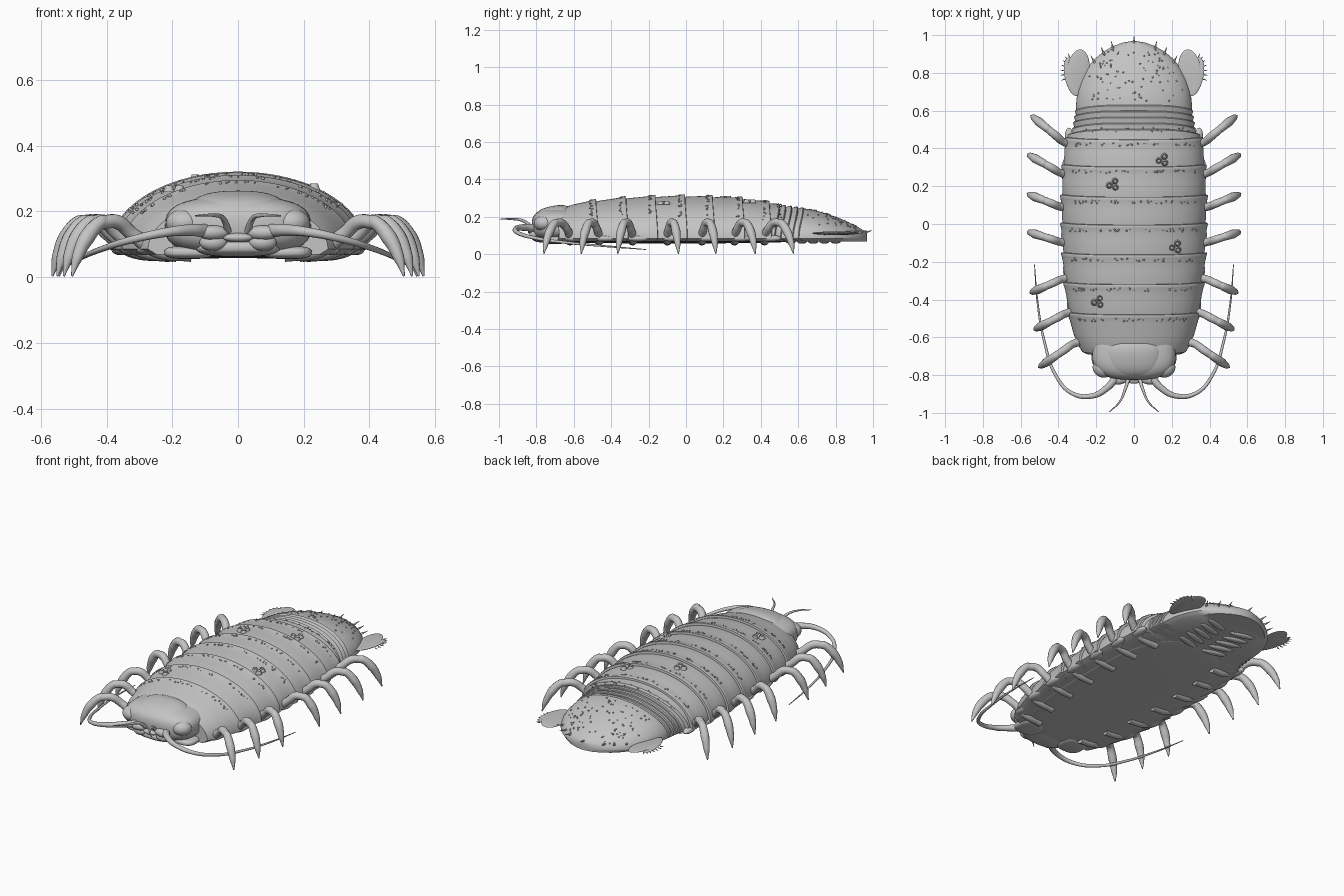
import bpy, bmesh, random
from math import sin, cos, pi, radians, copysign
from mathutils import Vector, Matrix, Euler

random.seed(4)
if "Cube" in bpy.data.objects:
    bpy.data.objects.remove(bpy.data.objects["Cube"])

shell_grey = bpy.data.materials.new("shell_grey")
shell_grey.use_nodes = True
GREY = (0.55, 0.55, 0.55, 1)
shell_grey.diffuse_color = GREY
shell_grey.node_tree.nodes["Principled BSDF"].inputs["Base Color"].default_value = GREY

# Body outline: y, half width, ridge height
OUTLINE = [(-0.72, 0.27, 0.235), (-0.62, 0.315, 0.265), (-0.5, 0.345, 0.287),
           (-0.34, 0.367, 0.303), (-0.17, 0.38, 0.311), (0, 0.385, 0.314),
           (0.15, 0.385, 0.31), (0.3, 0.378, 0.302), (0.44, 0.362, 0.28),
           (0.5, 0.345, 0.264), (0.51, 0.325, 0.262), (0.63, 0.307, 0.245),
           (0.7, 0.3, 0.232), (0.76, 0.282, 0.214), (0.82, 0.252, 0.193),
           (0.87, 0.212, 0.171), (0.91, 0.165, 0.15), (0.94, 0.115, 0.134),
           (0.96, 0.06, 0.121), (0.968, 0.012, 0.112)]
BASE = 0.085


def outline(y):
    for (a, wa, ha), (b, wb, hb) in zip(OUTLINE, OUTLINE[1:]):
        if y <= b:
            t = max(0, (y - a) / (b - a))
            return wa + (wb - wa) * t, ha + (hb - ha) * t
    return OUTLINE[-1][1:]


def on_shell(y, angle, lift=0.0):
    w, h = outline(y)
    return Vector(((w + lift) * cos(angle), y, BASE + (h + lift - BASE) * sin(angle)))


def finish(bm, name, smooth=40):
    bmesh.ops.recalc_face_normals(bm, faces=bm.faces)
    mesh = bpy.data.meshes.new(name)
    bm.to_mesh(mesh)
    bm.free()
    mesh.materials.append(shell_grey)
    obj = bpy.data.objects.new(name, mesh)
    bpy.context.collection.objects.link(obj)
    bpy.context.view_layer.objects.active = obj
    bpy.ops.object.select_all(action='DESELECT')
    obj.select_set(True)
    bpy.ops.object.shade_smooth_by_angle(angle=radians(smooth))
    return obj


def plate(name, stations, sweep=0.0, steps=48):
    """Arched plate lofted through (y, lift) stations, closed underneath."""
    bm = bmesh.new()
    rings = []
    for y, lift in stations:
        ring = []
        for i in range(steps + 1):
            p = on_shell(y, pi * i / steps, lift)
            p.y += sweep * abs(cos(pi * i / steps)) ** 4
            ring.append(bm.verts.new(p))
        for k in (-1, 0, 1):
            ring.append(bm.verts.new((k * 0.9 * ring[0].co.x, y, BASE - 0.017)))
        rings.append(ring)
    n = len(rings[0])
    for a, b in zip(rings, rings[1:]):
        for i in range(n):
            bm.faces.new((a[i], a[(i + 1) % n], b[(i + 1) % n], b[i]))
    bm.faces.new(rings[0])
    bm.faces.new(rings[-1])
    return finish(bm, name)


def blob(name, loc, size, rot=(0, 0, 0), power=1.0):
    """Ellipsoid, squarer in plan as power falls below one."""
    bm = bmesh.new()
    bmesh.ops.create_uvsphere(bm, u_segments=40, v_segments=24, radius=1)
    for v in bm.verts:
        v.co = Vector([copysign(abs(c) ** power, c) for c in v.co])
    bm.transform(Matrix.LocRotScale(Vector(loc), Euler(rot), Vector(size)))
    return finish(bm, name, 60)


def tube(name, points, sides=4):
    """Tapered tube through (x, y, z, radius) points."""
    curve = bpy.data.curves.new(name, 'CURVE')
    curve.dimensions = '3D'
    curve.bevel_depth = 1
    curve.bevel_resolution = sides
    curve.resolution_u = 8
    curve.use_fill_caps = True
    spline = curve.splines.new('BEZIER')
    spline.bezier_points.add(len(points) - 1)
    for bp, (x, y, z, r) in zip(spline.bezier_points, points):
        bp.co = (x, y, z)
        bp.radius = r
        bp.handle_left_type = bp.handle_right_type = 'AUTO'
    curve.materials.append(shell_grey)
    obj = bpy.data.objects.new(name, curve)
    bpy.context.collection.objects.link(obj)
    bpy.ops.object.select_all(action='DESELECT')
    bpy.context.view_layer.objects.active = obj
    obj.select_set(True)
    bpy.ops.object.convert(target='MESH')
    bpy.ops.object.shade_smooth_by_angle(angle=radians(50))


def dots(name, spots):
    """Many small beads in one mesh, from (position, radius)."""
    bm = bmesh.new()
    for p, r in spots:
        bmesh.ops.create_icosphere(bm, subdivisions=1, radius=r, matrix=Matrix.Translation(p))
    finish(bm, name, 60)


# Seven overlapping back plates, each with a raised rear rim
edges = [-0.68, -0.485, -0.325, -0.168, -0.01, 0.138, 0.298, 0.442]
granules = []
for i, (a, b) in enumerate(zip(edges, edges[1:])):
    plate(f"back_plate_{i + 1}", [(a - 0.01, -0.01), (a + 0.02, -0.005), (a + 0.08, -0.002),
          (b - 0.04, 0), (b - 0.014, 0.004), (b - 0.004, 0.007), (b + 0.004, 0.005),
          (b + 0.006, -0.008)], 0.012)
    for k in range(34):
        granules.append((on_shell(b - random.uniform(0.014, 0.03), random.uniform(0.5, pi - 0.5),
                                  0.003), random.uniform(0.003, 0.006)))

# Narrow tail rings
tail = [0.44, 0.498, 0.53, 0.562, 0.594, 0.625]
for i, (a, b) in enumerate(zip(tail, tail[1:])):
    plate(f"tail_ring_{i + 1}", [(a - 0.02, -0.008), (a + 0.006, -0.006), (b - 0.008, 0.003),
          (b, 0.005), (b + 0.005, 0.001), (b + 0.006, -0.01)], -0.025)
for k in range(30):
    granules.append((on_shell(0.5 + random.uniform(-0.01, 0.01), random.uniform(0.6, 2.5), 0.004), 0.004))

# Tail shield with beads and rim spines
plate("tail_shield", [(0.6, -0.006)] + [(y, 0) for y, w, h in OUTLINE if y >= 0.63])
for k in range(90):
    granules.append((on_shell(random.uniform(0.65, 0.93), random.uniform(0.5, pi - 0.5), 0.001),
                     random.uniform(0.003, 0.006)))
dots("granules", granules)
for i, (y, out) in enumerate([(0.968, 0), (0.94, 0.3), (0.91, 0.5), (0.865, 0.7)]):
    for s in ((1, -1) if i else (1,)):
        x = s * outline(y)[0] if i else 0
        tube("tail_spine", [(x * 0.95, y - 0.015, 0.115, 0.007),
                            (x + s * out * 0.02, y + 0.028, 0.127, 0.001)], 2)

# Clusters of small barnacles
for x, y in [(0.15, 0.34), (-0.11, 0.21), (0.22, -0.12), (-0.19, -0.41)]:
    w, h = outline(y)
    z = BASE + (h - BASE) * (1 - (x / w) ** 2) ** 0.5
    for dx, dy in [(-0.02, -0.005), (0.012, -0.016), (0.01, 0.018)]:
        bm = bmesh.new()
        bmesh.ops.create_cone(bm, cap_ends=True, segments=14, radius1=0.018, radius2=0.011, depth=0.02,
                              matrix=Matrix.Translation((x + dx, y + dy, z + 0.005)))
        top = max(bm.faces, key=lambda f: f.calc_center_median().z)
        bmesh.ops.inset_region(bm, faces=[top], thickness=0.004, depth=-0.006)
        finish(bm, "barnacle")

# Belly, with paired gill flaps near the tail
blob("belly", (0, -0.08, 0.072), (0.3, 0.64, 0.014), power=0.7)
for s in (1, -1):
    for i in range(5):
        blob("gill_flap", (s * 0.09, 0.56 + i * 0.06, 0.068), (0.075, 0.02, 0.012), (0, 0, s * 0.25))

# Head, brow, mouthparts and eyes
blob("head", (0, -0.68, 0.155), (0.222, 0.145, 0.09), power=0.72)
blob("brow", (0, -0.705, 0.19), (0.155, 0.11, 0.068), (0.2, 0, 0), 0.8)
blob("upper_lip", (0, -0.825, 0.12), (0.045, 0.02, 0.014))
blob("lower_jaw", (0, -0.75, 0.09), (0.13, 0.075, 0.028), power=0.8)
for s in (1, -1):
    blob("eye", (s * 0.165, -0.762, 0.165), (0.055, 0.05, 0.042), (0, 0, s * 0.5))
    blob("mandible", (s * 0.075, -0.81, 0.105), (0.042, 0.028, 0.026))
    blob("jaw_leg", (s * 0.15, -0.7, 0.075), (0.075, 0.07, 0.02), power=0.7)
    blob("antenna_base", (s * 0.075, -0.825, 0.135), (0.05, 0.024, 0.022), (0, 0, -s * 0.2))
    # Short and long feelers
    tube("short_feeler", [(s * 0.03, -0.82, 0.14, 0.011), (s * 0.045, -0.87, 0.178, 0.008),
         (s * 0.075, -0.94, 0.188, 0.005), (s * 0.13, -0.995, 0.187, 0.002)])
    tube("long_feeler", [(s * 0.1, -0.82, 0.14, 0.021), (s * 0.14, -0.865, 0.143, 0.018),
         (s * 0.22, -0.91, 0.136, 0.014), (s * 0.33, -0.895, 0.112, 0.011),
         (s * 0.415, -0.8, 0.085, 0.009), (s * 0.475, -0.62, 0.06, 0.007),
         (s * 0.51, -0.42, 0.042, 0.005), (s * 0.527, -0.215, 0.025, 0.002)])

# Walking legs: hip x, hip y, foot x, foot y
LEGS = [(0.3, -0.62, 0.505, -0.76), (0.345, -0.465, 0.53, -0.56), (0.365, -0.285, 0.55, -0.365),
        (0.375, -0.1, 0.565, -0.04), (0.375, 0.085, 0.565, 0.16), (0.37, 0.26, 0.565, 0.37),
        (0.355, 0.42, 0.545, 0.575)]
for hx, hy, fx, fy in LEGS:
    for s in (1, -1):
        def at(t, z, r):
            return (s * (hx + (fx - hx) * t), hy + (fy - hy) * t, z, r)
        tube("leg_upper", [(s * (hx - 0.16), hy, 0.07, 0.024), (s * (hx - 0.05), hy, 0.085, 0.025),
             at(0.1, 0.13, 0.021), at(0.33, 0.168, 0.022), at(0.58, 0.165, 0.02)])
        tube("leg_lower", [at(0.45, 0.172, 0.012), at(0.56, 0.168, 0.021), at(0.78, 0.12, 0.024),
             at(0.92, 0.06, 0.017), at(1, 0.003, 0.003)])
        blob("hip_plate", (s * (hx - 0.015), hy + 0.03, 0.085), (0.025, 0.06, 0.018), (0, 0, -s * 0.1))

# Tail fans: two flat lobes a side, with edge spines
for s in (1, -1):
    for cx, cy, w, l, turn in [(0.295, 0.81, 0.06, 0.115, 0.12), (0.325, 0.78, 0.042, 0.105, -0.22)]:
        blob("tail_fan", (s * cx, cy, 0.112), (w, l, 0.008), (0, -s * 0.1, s * turn))
    for i in range(7):
        a = -0.35 + i * 0.24
        x, y = 0.315 + 0.055 * cos(a), 0.8 + 0.095 * sin(a)
        tube("fan_spine", [(s * x, y, 0.11, 0.004), (s * (x + 0.02 * cos(a)), y + 0.02 * sin(a), 0.11, 0.001)], 1)
